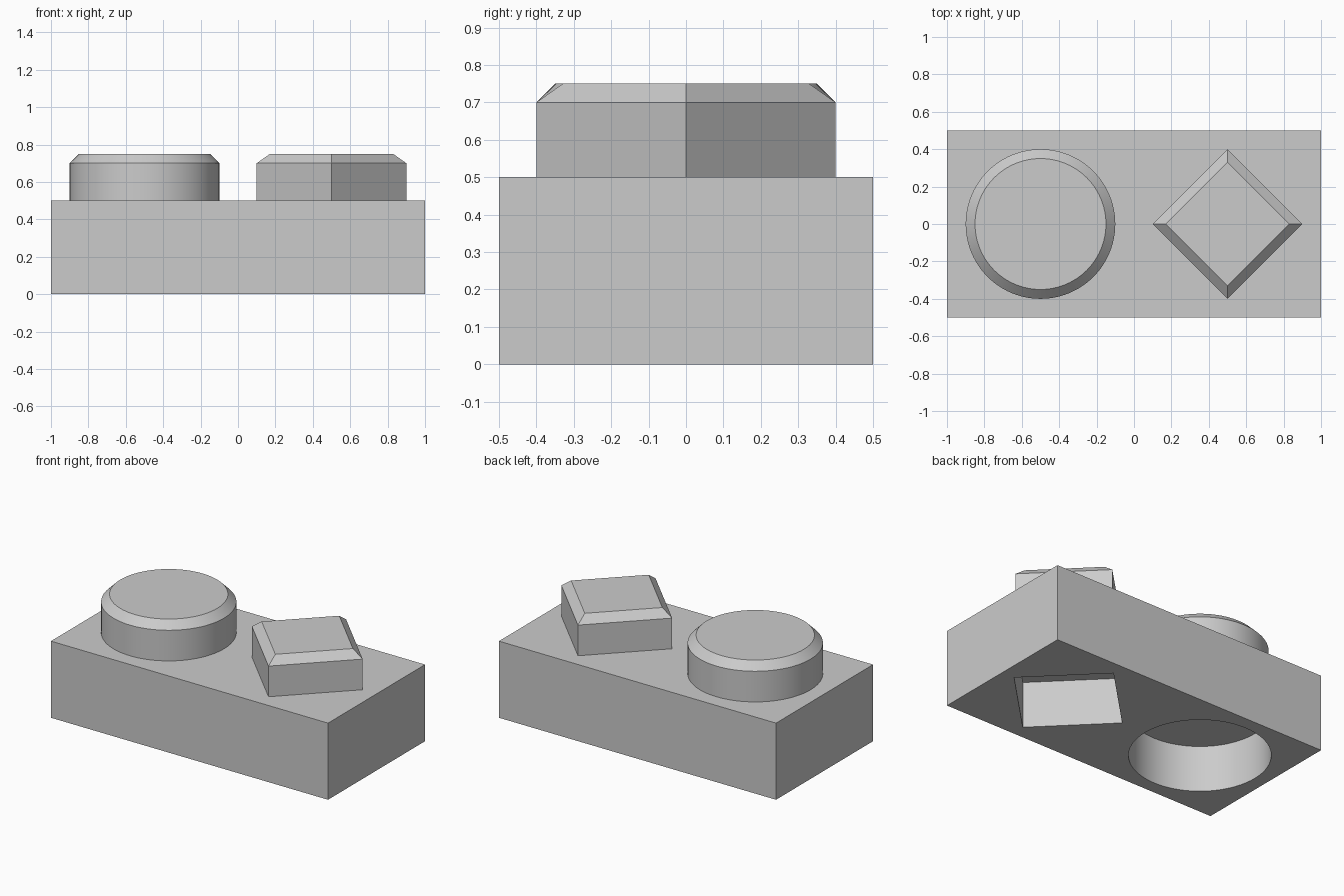
import bpy
import bmesh
import math
from mathutils import Matrix

default = bpy.data.objects.get("Cube")
if default:
    bpy.data.objects.remove(default, do_unlink=True)

GREY = (0.6, 0.6, 0.6, 1.0)
grey = bpy.data.materials.new("plain grey")
grey.use_nodes = True
grey.diffuse_color = GREY
for node in grey.node_tree.nodes:
    if node.type == 'BSDF_PRINCIPLED':
        node.inputs["Base Color"].default_value = GREY


def finish(name, bm):
    bmesh.ops.recalc_face_normals(bm, faces=bm.faces)
    mesh = bpy.data.meshes.new(name)
    bm.to_mesh(mesh)
    bm.free()
    mesh.materials.append(grey)
    obj = bpy.data.objects.new(name, mesh)
    bpy.context.collection.objects.link(obj)
    return obj


def prism(name, x, radius, sides, bottom, top, chamfer=0):
    """Upright prism, optionally with a chamfered top rim."""
    bm = bmesh.new()
    place = Matrix.Translation((x, 0, (bottom + top) / 2))
    bmesh.ops.create_cone(bm, cap_ends=True, segments=sides, radius1=radius,
                          radius2=radius, depth=top - bottom, matrix=place)
    if chamfer:
        rim = [e for e in bm.edges if all(v.co.z > top - 1e-4 for v in e.verts)]
        bmesh.ops.bevel(bm, geom=rim, offset=chamfer, offset_type='OFFSET',
                        segments=1, profile=0.5, affect='EDGES')
    return finish(name, bm)


def smooth(obj):
    bpy.ops.object.select_all(action='DESELECT')
    obj.select_set(True)
    bpy.context.view_layer.objects.active = obj
    bpy.ops.object.shade_smooth_by_angle(angle=math.radians(25))


# Base block
bm = bmesh.new()
bmesh.ops.create_cube(bm, size=1, matrix=Matrix.Translation((0, 0, 0.25))
                      @ Matrix.Diagonal((2, 1, 0.5, 1)))
base = finish("base_block", bm)

# Sockets in the underside, slightly wider than the pegs
for name, x, radius, sides in (("round_socket", -0.5, 0.415, 96),
                               ("diamond_socket", 0.5, 0.41, 4)):
    cutter = prism(name, x, radius, sides, -0.1, 0.3)
    cutter.hide_render = True
    cut = base.modifiers.new(name, 'BOOLEAN')
    cut.operation = 'DIFFERENCE'
    cut.solver = 'EXACT'
    cut.object = cutter
    bpy.context.view_layer.objects.active = base
    bpy.ops.object.modifier_apply(modifier=cut.name)
    bpy.data.objects.remove(cutter, do_unlink=True)
smooth(base)

# Chamfered pegs on top
smooth(prism("round_peg", -0.5, 0.4, 96, 0.5, 0.75, chamfer=0.05))
smooth(prism("diamond_peg", 0.5, 0.4, 4, 0.5, 0.75, chamfer=0.05))
